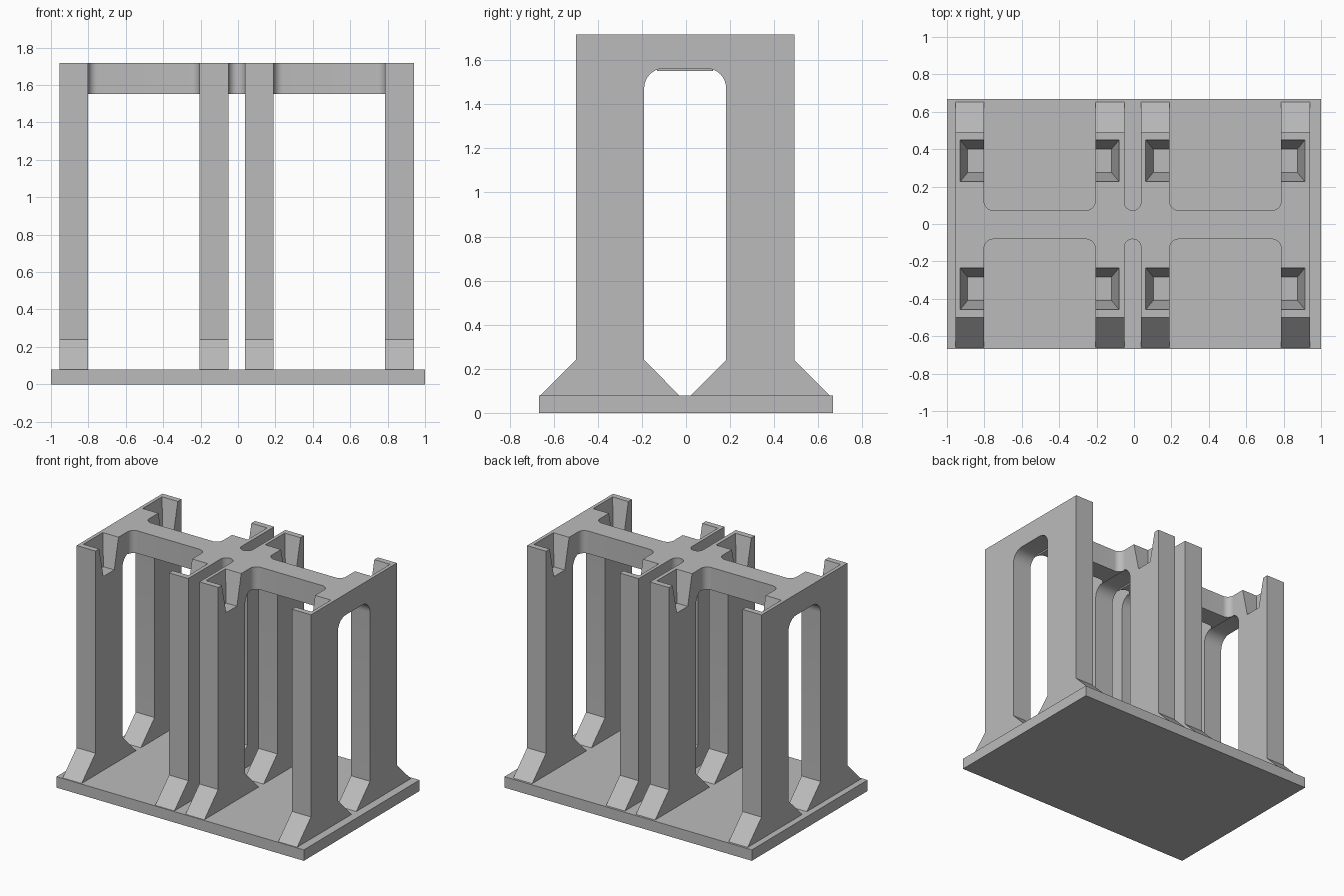
import bpy, bmesh, math
from mathutils import Vector

if "Cube" in bpy.data.objects:
    bpy.data.objects.remove(bpy.data.objects["Cube"])

grey = bpy.data.materials.new("plain grey")
grey.diffuse_color = (0.5, 0.5, 0.5, 1)
grey.use_nodes = True
grey.node_tree.nodes["Principled BSDF"].inputs["Base Color"].default_value = grey.diffuse_color

CY = -0.004                      # centre line of the frames
TOP, DECK, BEAM_Z = 1.717, 0.08, 1.552


def arc(cx, cy, r, a0, a1, n=8):
    """Points on an arc, angles in degrees."""
    return [(cx + r * math.cos(math.radians(a0 + (a1 - a0) * i / n)),
             cy + r * math.sin(math.radians(a0 + (a1 - a0) * i / n))) for i in range(n + 1)]


def prism(name, pts, place, offset):
    """Extrude a closed 2D outline; place() maps it to 3D."""
    bm = bmesh.new()
    face = bm.faces.new([bm.verts.new(place(*p)) for p in pts])
    ext = bmesh.ops.extrude_face_region(bm, geom=[face])
    bmesh.ops.translate(bm, vec=Vector(offset),
                        verts=[g for g in ext["geom"] if isinstance(g, bmesh.types.BMVert)])
    bmesh.ops.recalc_face_normals(bm, faces=bm.faces)
    return finish(name, bm)


def finish(name, bm):
    mesh = bpy.data.meshes.new(name)
    bm.to_mesh(mesh)
    bm.free()
    mesh.materials.append(grey)
    ob = bpy.data.objects.new(name, mesh)
    bpy.context.collection.objects.link(ob)
    return ob


def smooth(ob):
    bpy.ops.object.select_all(action='DESELECT')
    ob.select_set(True)
    bpy.context.view_layer.objects.active = ob
    bpy.ops.object.shade_smooth_by_angle(angle=math.radians(30))


def pocket_cutter(x_open, d, y):
    """Tapered pocket, open at the top and on the side x_open; d points into the leg."""
    bm = bmesh.new()
    rings = []
    depth, over = 0.22, 0.02
    for z, wide, half in ((TOP - depth, 0.087, 0.0625),
                          (TOP + over, 0.127 + 0.004, 0.112 + 0.0045)):
        xa, xb = x_open - d * 0.02, x_open + d * wide
        mid = y + math.copysign(0.0, y)
        rings.append([bm.verts.new(c) for c in ((xa, mid - half, z), (xb, mid - half, z),
                                                (xb, mid + half, z), (xa, mid + half, z))])
    lo, hi = rings
    bm.faces.new(lo)
    bm.faces.new(hi)
    for i in range(4):
        j = (i + 1) % 4
        bm.faces.new((lo[i], lo[j], hi[j], hi[i]))
    bmesh.ops.recalc_face_normals(bm, faces=bm.faces)
    return finish("pocket_cutter", bm)


# Base plate
prism("base_plate", [(-1, -0.668), (1, -0.668), (1, 0.668), (-1, 0.668)],
      lambda x, y: (x, y, 0), (0, 0, DECK))

# Arched frames with flared feet; right half of the outline, then mirrored
half = arc(0.096, 1.563 - 0.09, 0.09, 90, 0)
half += [(0.186, 0.24), (0.027, DECK), (0.656, DECK), (0.496, 0.24), (0.496, TOP)]
outline = half + [(-y, z) for y, z in reversed(half)]

frames = [("outer_left_frame", -0.955, -0.802, 1), ("inner_left_frame", -0.207, -0.052, -1),
          ("inner_right_frame", 0.038, 0.190, 1), ("outer_right_frame", 0.787, 0.940, -1)]
for name, x0, x1, side in frames:
    ob = prism(name, outline, lambda y, z: (x0, y + CY, z), (x1 - x0, 0, 0))
    x_open = x1 if side > 0 else x0
    for y in (-0.342, 0.342):
        cutter = pocket_cutter(x_open, -side, y + CY)
        mod = ob.modifiers.new("pocket", 'BOOLEAN')
        mod.operation, mod.solver, mod.object = 'DIFFERENCE', 'EXACT', cutter
        bpy.context.view_layer.objects.active = ob
        bpy.ops.object.modifier_apply(modifier=mod.name)
        bpy.data.objects.remove(cutter)
    smooth(ob)


# Cross beams between the frames, filleted in plan where they meet them
def beam(name, x0, x1, r):
    w = 0.077
    q = arc(x0 + r, w + r, r, 180, 270) + arc(x1 - r, w + r, r, 270, 360)
    pts = q + [(x, -y) for x, y in reversed(q)]
    clean = [p for i, p in enumerate(pts) if math.dist(p, pts[i - 1]) > 1e-5]
    smooth(prism(name, clean, lambda x, y: (x, y + CY, BEAM_Z), (0, 0, TOP - BEAM_Z)))


beam("left_beam", -0.802, -0.207, 0.05)
beam("centre_beam", -0.052, 0.038, 0.045)
beam("right_beam", 0.190, 0.787, 0.05)
